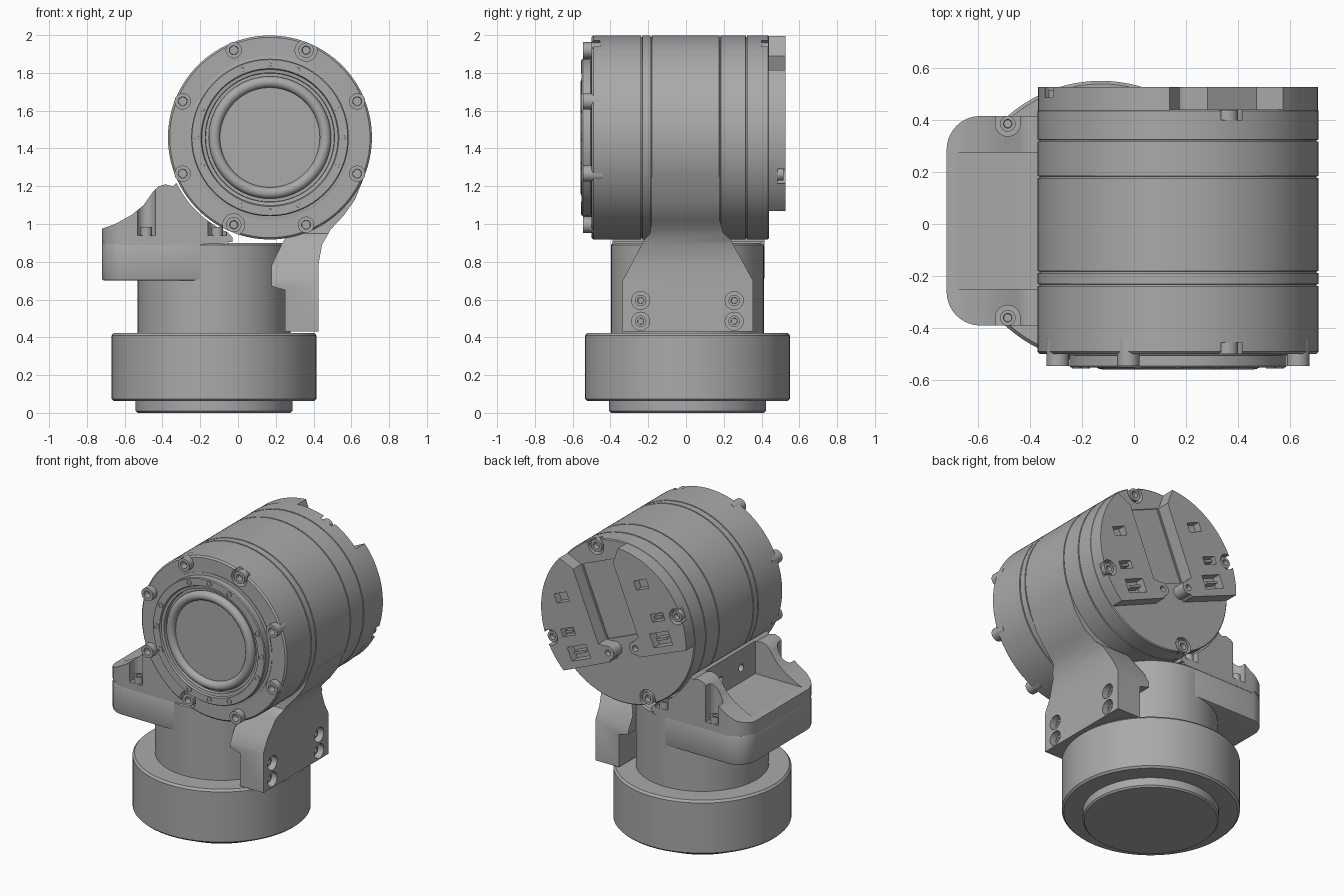
import bpy, bmesh, math
from math import sin, cos, radians

if "Cube" in bpy.data.objects:
    bpy.data.objects.remove(bpy.data.objects["Cube"])

grey = bpy.data.materials.new("matte_grey")
grey.use_nodes = True
grey.diffuse_color = (0.4, 0.4, 0.4, 1)
grey.node_tree.nodes["Principled BSDF"].inputs["Base Color"].default_value = (0.4, 0.4, 0.4, 1)

NECK_X, MID_Y = -0.127, 0.008
DRUM_X, DRUM_Z, DRUM_R = 0.169, 1.458, 0.54
CT, ST = cos(radians(22.5)), sin(radians(22.5))

# Mappings from profile plane (a, b) and depth t to model space
def front_plane(a, b, t): return (a, t, b)
def side_plane(a, b, t): return (t, a, b)
def top_plane(a, b, t): return (a, b, t)
def drum_plane(a, b, t):
    return (DRUM_X + CT * a + ST * b, t, DRUM_Z - ST * a + CT * b)


def finish(name, bm):
    bmesh.ops.recalc_face_normals(bm, faces=bm.faces[:])
    mesh = bpy.data.meshes.new(name)
    bm.to_mesh(mesh)
    bm.free()
    mesh.materials.append(grey)
    obj = bpy.data.objects.new(name, mesh)
    bpy.context.scene.collection.objects.link(obj)
    return obj


def prism(name, pts, plane, t0, t1):
    bm = bmesh.new()
    low, high = ([bm.verts.new(plane(a, b, t)) for a, b in pts] for t in (t0, t1))
    bm.faces.new(low)
    bm.faces.new(high[::-1])
    for i in range(len(pts)):
        j = (i + 1) % len(pts)
        bm.faces.new((low[i], low[j], high[j], high[i]))
    return finish(name, bm)


def lathe(name, profile, place, n=96):
    """Revolve (radius, height) points; ends close on the axis."""
    bm = bmesh.new()
    rings = []
    for r, h in profile:
        if r == 0:
            rings.append([bm.verts.new(place(0, 0, h))] * n)
        else:
            rings.append([bm.verts.new(place(r * cos(math.tau * i / n), r * sin(math.tau * i / n), h))
                          for i in range(n)])
    for p, q in zip(rings, rings[1:]):
        for i in range(n):
            j = (i + 1) % n
            quad = list(dict.fromkeys((p[i], p[j], q[j], q[i])))
            bm.faces.new(quad)
    return finish(name, bm)


def arc(cx, cy, r, a0, a1, n):
    return [(cx + r * cos(radians(a0 + (a1 - a0) * i / n)),
             cy + r * sin(radians(a0 + (a1 - a0) * i / n))) for i in range(n + 1)]


def circle(cx, cy, r, n=24):
    return arc(cx, cy, r, 0, 360, n)[:-1]


def rect(a0, a1, b0, b1):
    return [(a0, b0), (a1, b0), (a1, b1), (a0, b1)]


def bake(obj):
    dg = bpy.context.evaluated_depsgraph_get()
    mesh = bpy.data.meshes.new_from_object(obj.evaluated_get(dg))
    obj.modifiers.clear()
    obj.data = mesh


def boolean(obj, tools, op="DIFFERENCE"):
    for tool in tools:
        mod = obj.modifiers.new("bool", "BOOLEAN")
        mod.operation, mod.solver, mod.object = op, "EXACT", tool
    bake(obj)
    for tool in tools:
        bpy.data.objects.remove(tool)


def bevel(obj, width):
    mod = obj.modifiers.new("bevel", "BEVEL")
    mod.width, mod.segments, mod.limit_method = width, 2, "ANGLE"
    bake(obj)


def polar(r, deg):
    return r * cos(radians(deg)), r * sin(radians(deg))


# Base, foot and neck
def upright(a, b, t): return (NECK_X + a, MID_Y + b, t)
lathe("foot", [(0, 0), (.405, 0), (.415, .01), (.415, .08), (0, .08)], upright)
lathe("base", [(0, .062), (.53, .062), (.542, .074), (.542, .41), (.53, .424), (0, .424)], upright)
lathe("neck", [(0, .4), (.405, .4), (.405, .89), (.395, .9), (0, .9)], upright)

# Drum with seam grooves
prof = [(0, -.5), (.53, -.5), (DRUM_R, -.49)]
for y in (-.235, -.185, .18, .32):
    prof += [(DRUM_R, y - .004), (DRUM_R - .008, y - .003), (DRUM_R - .008, y + .003), (DRUM_R, y + .004)]
prof += [(DRUM_R, .434), (.534, .44), (0, .44)]
drum = lathe("drum", prof, drum_plane, 128)
cuts = []
for s in (1, -1):
    cuts.append(prism("cut", circle(0, s * .5, .058), drum_plane, -.6, -.455))
    cuts.append(prism("cut", circle(0, s * .5, .058), drum_plane, .40, .6))
cuts.append(prism("cut", rect(-.15, .15, -.09, .4), drum_plane, .432, .6))
boolean(drum, cuts)

# Front flange, bezel and textured face
lathe("front_flange", [(0, -.49), (.435, -.49), (.435, -.503), (.417, -.505), (.417, -.546), (.412, -.552),
                       (.365, -.552), (.36, -.54), (.342, -.537), (.34, -.515), (0, -.515)], drum_plane)
bezel = [(.294 + a, -.528 + b) for a, b in circle(0, 0, .03, 16)]
lathe("bezel_ring", bezel + bezel[:1], drum_plane)

bm = bmesh.new()
rows, n = 14, 72
grid = [[bm.verts.new(drum_plane(*polar(.02 + .25 * k / rows, 360 * i / n), -.522 - .005 * ((i + k) % 2)))
         for i in range(n)] for k in range(rows + 1)]
bm.faces.new(grid[0])
for p, q in zip(grid, grid[1:]):
    for i in range(n):
        bm.faces.new((p[i], p[(i + 1) % n], q[(i + 1) % n], q[i]))
finish("textured_face", bm)


# Socket screws: a cup with a hex recess
def screw(name, a, b, r, base, top, plane=drum_plane):
    d = .6 * (top - base)
    def at(p, q, t): return plane(a + p, b + q, t)
    lathe(name, [(0, base), (r, base), (r, top), (r * .55, top), (r * .5, top - d), (0, top - d)], at, 24)


for k in range(8):
    sunk = k % 4 == 2
    screw("front_screw", *polar(.5, 45 * k), .04 if sunk else .043, -.44, -.5 if sunk else -.545)
for q in range(4):
    for off in (-22.5, 0, 22.5):
        screw("flange_screw", *polar(.388, 90 * q + off + 22.5), .02, -.53, -.556)

# Rear connector lobes with ports
for s in (1, -1):
    outline = ([(.16, .40)] + arc(0, 0, .538, 64, -24, 24) + [(.12, -.215)]
               + arc(.11, -.155, .045, 270, 90, 8) + [(.16, -.09)])
    lobe = prism("rear_lobe", [(s * a, b) for a, b in outline], drum_plane, .43, .527)
    ports = [(.32, .235, .05, .03, .05), (.36, .015, .05, .025, .05), (.33, -.125, .075, .045, .06)]
    cuts = [prism("cut", [(s * a, b) for a, b in rect(u - w, u + w, v - h, v + h)], drum_plane, .527 - d, .6)
            for u, v, w, h, d in ports]
    cuts.append(prism("cut", circle(s * .505, 0, .052), drum_plane, .485, .6))
    cuts.append(prism("cut", circle(s * .11, -.155, .02), drum_plane, .49, .6))
    boolean(lobe, cuts)
    screw("lobe_screw", s * .5, 0, .036, .47, .515)
    screw("rear_screw", 0, s * .5, .04, .39, .438)
    for u, v, w, h, d in ports[1:]:
        prism("port_tongue", [(s * a, b) for a, b in rect(u - w * .6, u + w * .6, v - .008, v + .008)],
              drum_plane, .46, .52)

# Support arm: front profile crossed with the tapered side profile
arm = prism("support_arm", [(.25, .43), (.425, .43), (.425, .78), (.445, .89), (.49, .97), (.56, 1.045),
                            (.62, 1.13), (.668, 1.25), (.4, 1.25), (.3, 1.0), (.235, .9), (.177, .78),
                            (.177, .67), (.25, .65)], front_plane, -.5, .5)
taper = prism("cut", [(-.335, .42), (.355, .42), (.355, .7), (.235, .92), (.2, .95), (.178, 1.02), (.178, 1.4),
                      (-.183, 1.4), (-.183, 1.02), (-.19, .95), (-.22, .92), (-.335, .7)], side_plane, 0, 1)
boolean(arm, [taper], "INTERSECT")
spots = [(y, z) for y in (-.24, .255) for z in (.485, .595)]
boolean(arm, [prism("cut", circle(y, z, .048), side_plane, .37, .6) for y, z in spots])
for y, z in spots:
    screw("arm_screw", y, z, .03, .33, .395, side_plane)

# Clamp slab around the neck
def rounded(x1, r=.13):
    return [(x1, -.39), (x1, .415)] + arc(-.72 + r, .415 - r, r, 90, 180, 10) + arc(-.72 + r, -.39 + r, r, 180, 270, 10)

slab = prism("clamp_slab", rounded(-.13), top_plane, .7, .897)
bevel(slab, .012)

# Cradle: swept profile with a pocket, screw notches and through holes
cradle = prism("cradle", [(-.72, .905), (-.72, .975), (-.65, 1.0), (-.56, 1.05), (-.5, 1.1), (-.45, 1.17),
                          (-.42, 1.2), (-.385, 1.21), (-.345, 1.2)]
               + arc(DRUM_X, DRUM_Z, .55, 206, 246, 14) + [(-.03, .93), (-.03, .905)], front_plane, -.6, .6)
boolean(cradle, [prism("cut", rounded(-.02), top_plane, .8, 1.4)], "INTERSECT")
cuts = [prism("cut", [(-.67, .985), (-.34, .985), (-.34, 1.4), (-.9, 1.4), (-.9, 1.01)], front_plane, -.25, .275)]
holes = [(x, y) for x in (-.485, -.11) for y in (.385, -.36)]
for x, y in holes:
    side = 1 if y > 0 else -1
    notch = arc(x, y, .048, 0, -180 * side, 12) + [(x - .048, y + side * .2), (x + .048, y + side * .2)]
    cuts.append(prism("cut", notch, top_plane, .94, 1.4))
    screw("cradle_screw", x, y, .03, .92, .985, top_plane)
cuts += [prism("cut", circle(y, 1.08, .025), side_plane, -.5, 0) for y in (-.1, .12)]
boolean(cradle, cuts)
prism("clamp_shim", rounded(-.05, .14), top_plane, .89, .91)

# Smooth shading with sharp edges kept
for obj in bpy.context.scene.objects:
    obj.select_set(obj.type == "MESH")
    if obj.type == "MESH":
        bpy.context.view_layer.objects.active = obj
bpy.ops.object.shade_smooth_by_angle(angle=radians(30))
